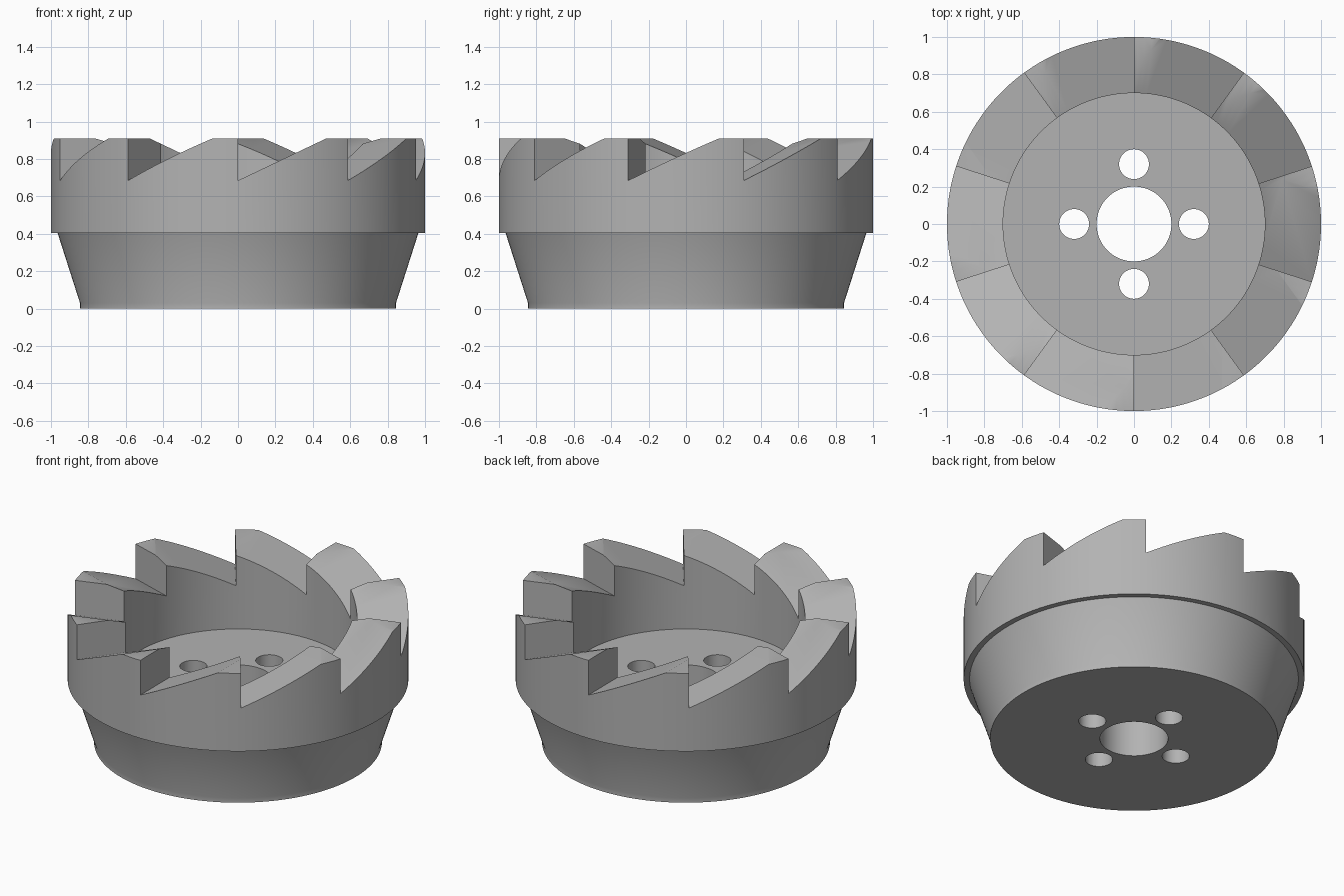
import bpy, bmesh, math
from mathutils import Matrix, Vector

if "Cube" in bpy.data.objects:
    bpy.data.objects.remove(bpy.data.objects["Cube"])

TEETH = 10
STEP = 2 * math.pi / TEETH
TOP, ROOT, RISE = 0.91, 0.685, 0.225 / 0.472   # tooth tip, gullet root, ramp slope

steel = bpy.data.materials.new("steel grey")
steel.diffuse_color = (0.45, 0.45, 0.45, 1)
steel.use_nodes = True
steel.node_tree.nodes["Principled BSDF"].inputs["Base Color"].default_value = steel.diffuse_color


def make_object(name, bm):
    bmesh.ops.recalc_face_normals(bm, faces=bm.faces)
    mesh = bpy.data.meshes.new(name)
    bm.to_mesh(mesh)
    bm.free()
    mesh.materials.append(steel)
    ob = bpy.data.objects.new(name, mesh)
    bpy.context.collection.objects.link(ob)
    return ob


# Cutter body: cup section turned about the z axis
profile = [(0.2, 0), (0.845, 0), (0.845, 0.03), (0.965, 0.405), (1, 0.405),
           (1, TOP), (0.7, TOP), (0.7, 0.405), (0.2, 0.405)]
SEGS = 160
bm = bmesh.new()
rings = []
for i in range(SEGS):
    a = 2 * math.pi * (i + 0.5) / SEGS
    rings.append([bm.verts.new((r * math.cos(a), r * math.sin(a), z)) for r, z in profile])
for i in range(SEGS):
    p, q = rings[i], rings[(i + 1) % SEGS]
    for j in range(len(profile)):
        k = (j + 1) % len(profile)
        bm.faces.new((p[j], q[j], q[k], p[k]))
body = make_object("cutter_body", bm)

# Gullet tool: one ring with a ramped, stepped underside
bm = bmesh.new()
stations = []
for k in range(TEETH):
    a = -math.pi / 2 + k * STEP
    s = {}
    for side, r in (("in", 0.6), ("out", 1.2)):
        x, y = r * math.cos(a), r * math.sin(a)
        heights = {"low": ROOT, "high": ROOT + RISE * r * math.sin(STEP), "top": 1.2}
        for level, z in heights.items():
            s[level, side] = bm.verts.new((x, y, z))
    stations.append(s)
for k in range(TEETH):
    s, t = stations[k], stations[(k + 1) % TEETH]
    bm.faces.new((s["low", "in"], s["low", "out"], t["high", "out"], t["high", "in"]))
    bm.faces.new((s["low", "in"], s["low", "out"], s["high", "out"], s["high", "in"]))
    bm.faces.new((s["top", "in"], s["top", "out"], t["top", "out"], t["top", "in"]))
    for side in ("in", "out"):
        bm.faces.new((s["low", side], t["high", side], t["top", side],
                      s["top", side], s["high", side]))
gullets = make_object("gullet_tool", bm)

# Bolt hole tool: four pins around the bore
bm = bmesh.new()
for k in range(4):
    a = k * math.pi / 2
    bmesh.ops.create_cone(bm, cap_ends=True, segments=48, radius1=0.08, radius2=0.08, depth=1,
                          matrix=Matrix.Translation(Vector((0.32 * math.cos(a), 0.32 * math.sin(a), 0.2))))
pins = make_object("bolt_hole_tool", bm)

# Cut the teeth and holes, then drop the tools
bpy.context.view_layer.objects.active = body
body.select_set(True)
for tool in (gullets, pins):
    mod = body.modifiers.new(tool.name, 'BOOLEAN')
    mod.operation, mod.solver, mod.object = 'DIFFERENCE', 'EXACT', tool
    bpy.ops.object.modifier_apply(modifier=mod.name)
    bpy.data.objects.remove(tool)
bpy.ops.object.shade_smooth_by_angle(angle=math.radians(30))
